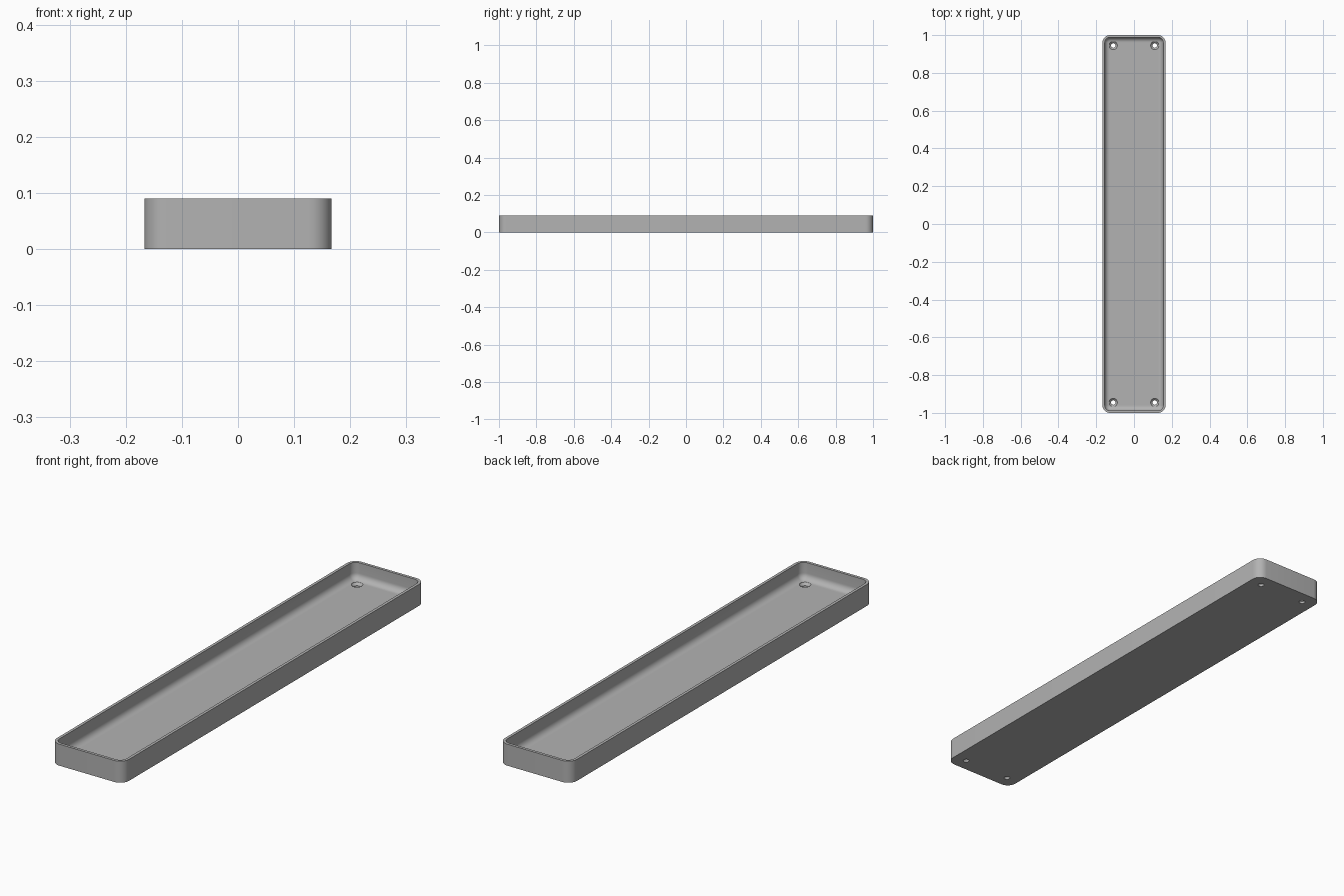
import bpy, bmesh, math

cube = bpy.data.objects.get("Cube")
if cube:
    bpy.data.objects.remove(cube, do_unlink=True)

HALF_X, HALF_Y, HEIGHT = 0.167, 1.0, 0.09
CORNER, WALL, FLOOR, FILLET = 0.04, 0.012, 0.02, 0.026
HOLE_X, HOLE_Y, HOLE_R, SINK_R = 0.11, 0.945, 0.012, 0.022

grey = bpy.data.materials.new("plain grey")
grey.use_nodes = True
grey.diffuse_color = (0.45, 0.45, 0.45, 1)
grey.node_tree.nodes["Principled BSDF"].inputs["Base Color"].default_value = grey.diffuse_color


def rounded_loop(bm, inset, z, steps=10):
    """Ring of vertices around a rounded rectangle, pulled in by inset."""
    r = max(CORNER - inset, 0.002)
    cx, cy = HALF_X - inset - r, HALF_Y - inset - r
    ring = []
    for q, (sx, sy) in enumerate([(1, 1), (-1, 1), (-1, -1), (1, -1)]):
        for i in range(steps + 1):
            a = math.pi / 2 * (q + i / steps)
            ring.append(bm.verts.new((sx * cx + r * math.cos(a), sy * cy + r * math.sin(a), z)))
    return ring


def loft(name, rings_of):
    """Skin successive rings and cap both ends."""
    bm = bmesh.new()
    rings = rings_of(bm)
    for a, b in zip(rings, rings[1:]):
        for i in range(len(a)):
            j = (i + 1) % len(a)
            bm.faces.new((a[i], a[j], b[j], b[i]))
    bm.faces.new(rings[0][::-1])
    bm.faces.new(rings[-1])
    bmesh.ops.recalc_face_normals(bm, faces=bm.faces)
    mesh = bpy.data.meshes.new(name)
    bm.to_mesh(mesh)
    bm.free()
    obj = bpy.data.objects.new(name, mesh)
    obj.data.materials.append(grey)
    bpy.context.collection.objects.link(obj)
    return obj


# Tray section: outer wall, rim, inner wall, then a fillet into the floor
def tray_rings(bm):
    profile = [(0, 0), (0, HEIGHT), (WALL, HEIGHT)]
    for i in range(9):
        a = math.pi / 2 * i / 8
        profile.append((WALL + FILLET * (1 - math.cos(a)), FLOOR + FILLET * (1 - math.sin(a))))
    return [rounded_loop(bm, inset, z) for inset, z in profile]


tray = loft("tray", tray_rings)


# Countersunk screw hole cutter
def hole_rings(x, y):
    def rings(bm):
        profile = [(HOLE_R, -0.02), (HOLE_R, FLOOR - 0.01), (SINK_R, FLOOR), (SINK_R, FLOOR + 0.03)]
        angles = [math.tau * i / 32 for i in range(32)]
        return [[bm.verts.new((x + r * math.cos(a), y + r * math.sin(a), z)) for a in angles]
                for r, z in profile]
    return rings


for sx in (-1, 1):
    for sy in (-1, 1):
        cutter = loft("screw_hole_cutter", hole_rings(sx * HOLE_X, sy * HOLE_Y))
        cut = tray.modifiers.new("screw_hole", 'BOOLEAN')
        cut.operation, cut.solver, cut.object = 'DIFFERENCE', 'EXACT', cutter
        bpy.context.view_layer.objects.active = tray
        bpy.ops.object.modifier_apply(modifier=cut.name)
        bpy.data.objects.remove(cutter, do_unlink=True)

# Smooth fillets and corners, crisp rim and holes
bpy.ops.object.select_all(action='DESELECT')
tray.select_set(True)
bpy.context.view_layer.objects.active = tray
bpy.ops.object.shade_smooth_by_angle(angle=math.radians(30))
